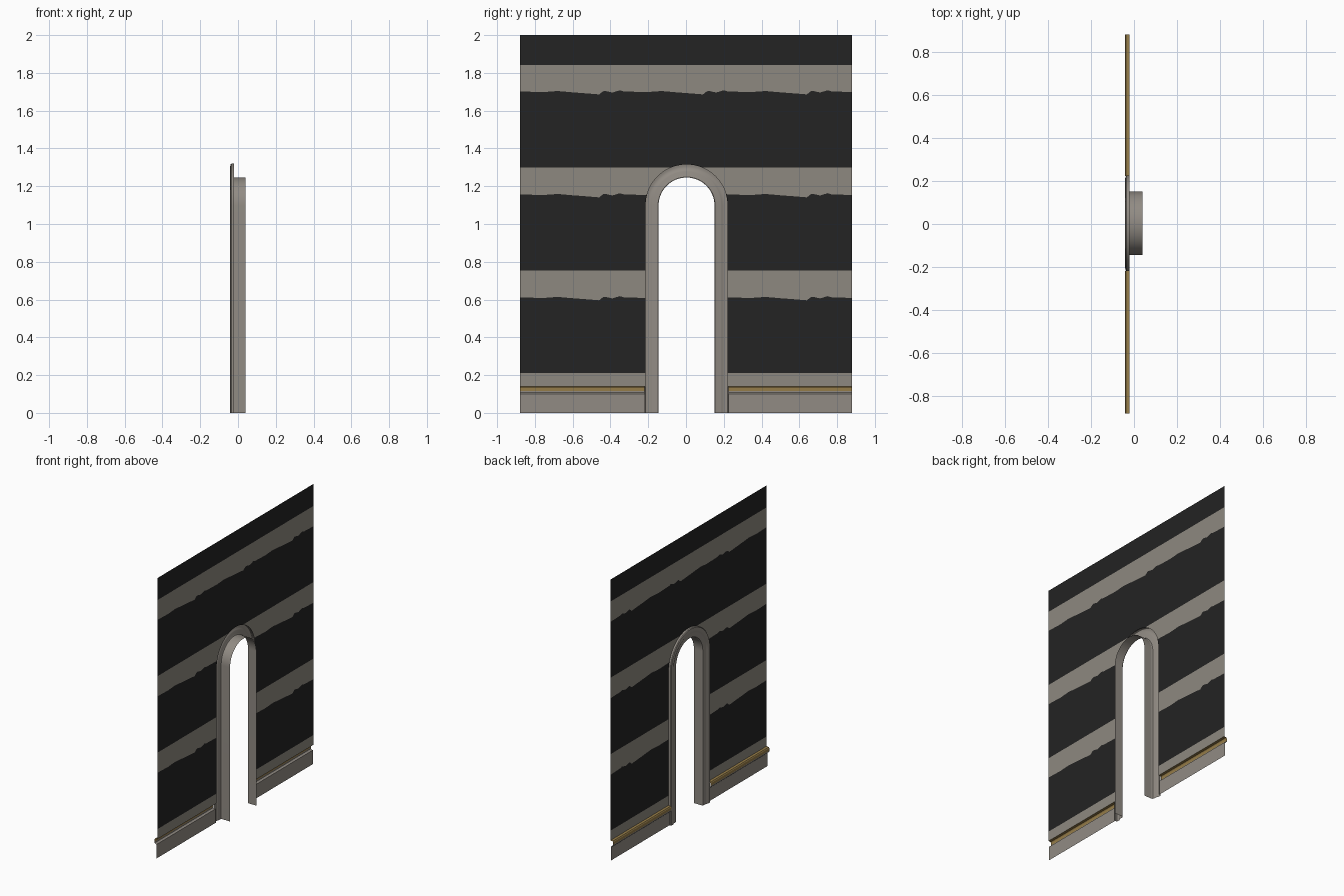
import bpy, bmesh, math

if "Cube" in bpy.data.objects:
    bpy.data.objects.remove(bpy.data.objects["Cube"])


def mat(name, rgb):
    m = bpy.data.materials.new(name)
    m.diffuse_color = (*rgb, 1)
    m.use_nodes = True
    m.node_tree.nodes["Principled BSDF"].inputs["Base Color"].default_value = m.diffuse_color
    return m


DARK = mat("dark paint", (0.017, 0.017, 0.017))
TAUPE = mat("taupe paint", (0.27, 0.25, 0.215))
STONE = mat("stone trim", (0.285, 0.26, 0.23))
GOLD = mat("brass trim", (0.30, 0.20, 0.065))

CY, SPRING = 0.003, 1.098      # arch centre line and spring height
WALL_X = -0.02


def finish(name, bm, mats, smooth=False):
    me = bpy.data.meshes.new(name)
    bm.to_mesh(me)
    bm.free()
    ob = bpy.data.objects.new(name, me)
    bpy.context.collection.objects.link(ob)
    for m in mats:
        me.materials.append(m)
    if smooth:
        bpy.ops.object.select_all(action='DESELECT')
        ob.select_set(True)
        bpy.context.view_layer.objects.active = ob
        bpy.ops.object.shade_smooth_by_angle(angle=math.radians(35))
    return ob


# Striped wall sheet with worn lower stripe edges
WORN = [(0, 0), (0.12, -0.004), (0.2, 0.002), (0.28, -0.005), (0.36, -0.011),
        (0.42, -0.016), (0.445, 0.004), (0.49, -0.006), (0.53, 0.006), (0.55, 0)]


def worn(y):
    t = (y + 0.88) % 0.55
    for (a, p), (b, q) in zip(WORN, WORN[1:]):
        if a <= t <= b:
            return p + (q - p) * (t - a) / (b - a)
    return 0


def levels(y):
    w = worn(y)
    return [0.14, 0.21, 0.612 + w, 0.755, 1.157 + w, 1.30, 1.702 + w, 1.843, 2.0]


R_HOLE = 0.217
ys = sorted({round(-0.88 + 0.01 * i, 4) for i in range(177)}
            | {round(CY + R_HOLE * math.cos(math.pi * i / 32), 4) for i in range(33)})
bm = bmesh.new()
for y0, y1 in zip(ys, ys[1:]):
    inside = abs((y0 + y1) / 2 - CY) < R_HOLE
    floors = [SPRING + math.sqrt(max(0, R_HOLE ** 2 - (y - CY) ** 2)) if inside else 0
              for y in (y0, y1)]
    a = [max(z, floors[0]) for z in levels(y0)]
    b = [max(z, floors[1]) for z in levels(y1)]
    for k in range(8):
        pts = [(y0, a[k]), (y1, b[k]), (y1, b[k + 1]), (y0, a[k + 1])]
        pts = list(dict.fromkeys(pts))
        if len(pts) > 2:
            f = bm.faces.new([bm.verts.new((WALL_X, *p)) for p in pts])
            f.material_index = k % 2
bmesh.ops.remove_doubles(bm, verts=bm.verts, dist=1e-5)
for f in bm.faces:
    f.normal_update()
    if f.normal.x > 0:
        f.normal_flip()
finish("striped_wall", bm, [TAUPE, DARK])


# Sweep a (radius, x) profile along the arched doorway
def arch_sweep(name, profile, m):
    bm = bmesh.new()
    n = 32
    rows = []
    path = [(0, 0.0)] + [(SPRING, math.pi * i / n) for i in range(n + 1)] + [(0, math.pi)]
    for base, ang in path:
        rows.append([bm.verts.new((x, CY + r * math.cos(ang), base + r * math.sin(ang)))
                     for r, x in profile])
    for p, q in zip(rows, rows[1:]):
        for i in range(len(profile) - 1):
            bm.faces.new((p[i], q[i], q[i + 1], p[i + 1]))
    finish(name, bm, [m], True)


arch_sweep("arch_casing", [(0.148, -0.021), (0.151, -0.029), (0.160, -0.033), (0.180, -0.033),
                           (0.187, -0.036), (0.195, -0.0405), (0.207, -0.0415),
                           (0.218, -0.039), (0.222, -0.034), (0.222, -0.0205)], STONE)
arch_sweep("arch_lining", [(0.148, 0.039), (0.148, -0.021)], STONE)

# Skirting boards with brass top moulding, one each side of the arch
BOARD = [(-0.026, 0), (-0.026, 0.1), (-0.036, 0.102), (-0.041, 0.107), (-0.041, 0.115)]
BRASS = [(-0.041, 0.115), (-0.041, 0.133), (-0.037, 0.139), (-0.02, 0.141)]


def strip(name, profile, y0, y1, m):
    bm = bmesh.new()
    for (xa, za), (xb, zb) in zip(profile, profile[1:]):
        bm.faces.new([bm.verts.new(p) for p in
                      ((xa, y1, za), (xa, y0, za), (xb, y0, zb), (xb, y1, zb))])
    bmesh.ops.remove_doubles(bm, verts=bm.verts, dist=1e-5)
    bmesh.ops.recalc_face_normals(bm, faces=bm.faces)
    if sum(f.normal.x for f in bm.faces) > 0:
        bmesh.ops.reverse_faces(bm, faces=bm.faces)
    finish(name, bm, [m])


for side, y0, y1 in (("left", -0.88, CY - 0.221), ("right", CY + 0.221, 0.88)):
    strip("skirting_board_" + side, BOARD, y0, y1, STONE)
    strip("skirting_moulding_" + side, BRASS, y0, y1, GOLD)
